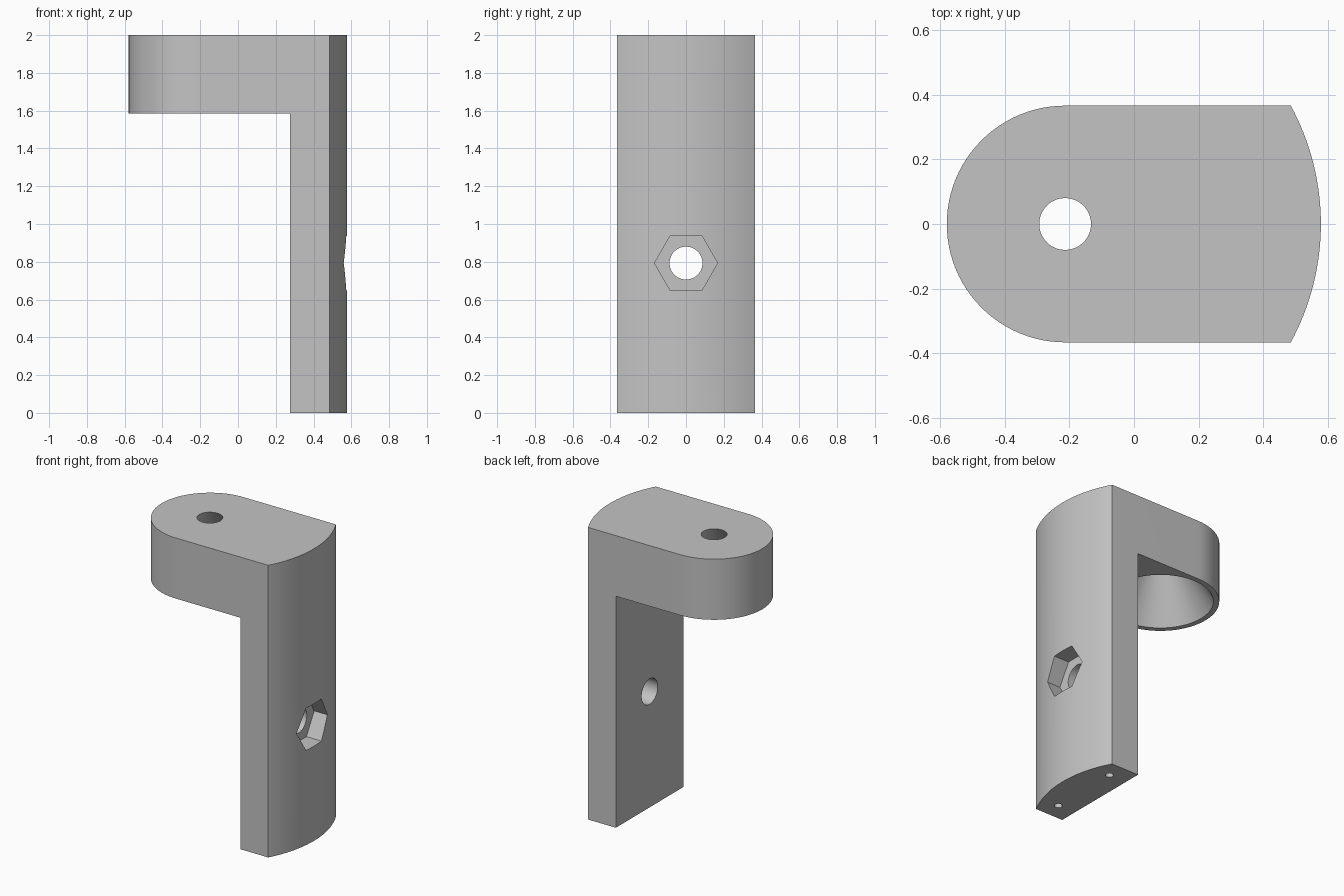
import bpy, bmesh
from math import sin, cos, asin, pi
from mathutils import Matrix

cube = bpy.data.objects.get("Cube")
if cube:
    bpy.data.objects.remove(cube, do_unlink=True)

# One plain grey material
grey = bpy.data.materials.new("plain grey")
grey.use_nodes = True
colour = (0.55, 0.55, 0.55, 1)
grey.diffuse_color = colour
grey.node_tree.nodes["Principled BSDF"].inputs["Base Color"].default_value = colour

HEIGHT, HEAD_BOTTOM, HALF_WIDTH = 2.0, 1.585, 0.366
HEAD_X, COLUMN_BACK, BOLT_Z = -0.213, 0.275, 0.793
FACE_X, FACE_R = -0.189, 0.767


def make_object(name, bm):
    bmesh.ops.recalc_face_normals(bm, faces=bm.faces[:])
    mesh = bpy.data.meshes.new(name)
    bm.to_mesh(mesh)
    bm.free()
    obj = bpy.data.objects.new(name, mesh)
    bpy.context.collection.objects.link(obj)
    return obj


def cone(name, start, length, r1, r2, sides=64, axis="Z"):
    """Cone or cylinder running from start along +x or +z."""
    bm = bmesh.new()
    turn = Matrix.Rotation(pi / 2, 4, "Y") if axis == "X" else Matrix()
    place = Matrix.Translation(start) @ turn @ Matrix.Translation((0, 0, length / 2))
    bmesh.ops.create_cone(bm, cap_ends=True, segments=sides, radius1=r1,
                          radius2=r2, depth=length, matrix=place)
    return make_object(name, bm)


def cut(target, cutter):
    mod = target.modifiers.new("cut", "BOOLEAN")
    mod.operation, mod.solver, mod.object = "DIFFERENCE", "EXACT", cutter
    bpy.ops.object.modifier_apply(modifier=mod.name)
    bpy.data.objects.remove(cutter, do_unlink=True)


# Bracket: plan outline with a round end and a gently bowed face
sweep = asin(HALF_WIDTH / FACE_R)
outline = []
for i in range(33):
    a = -sweep + 2 * sweep * i / 32
    outline.append((FACE_X + FACE_R * cos(a), FACE_R * sin(a), 0))
for i in range(49):
    a = pi / 2 + pi * i / 48
    outline.append((HEAD_X + HALF_WIDTH * cos(a), HALF_WIDTH * sin(a), 0))
bm = bmesh.new()
base = bm.faces.new([bm.verts.new(p) for p in outline])
top = bmesh.ops.extrude_face_region(bm, geom=[base])
bmesh.ops.translate(bm, vec=(0, 0, HEIGHT),
                    verts=[v for v in top["geom"] if isinstance(v, bmesh.types.BMVert)])
bracket = make_object("bracket", bm)
bracket.data.materials.append(grey)
bpy.ops.object.select_all(action="DESELECT")
bracket.select_set(True)
bpy.context.view_layer.objects.active = bracket

# Clear the space under the head
bm = bmesh.new()
bmesh.ops.create_cube(bm, size=2, matrix=Matrix.Translation(
    (COLUMN_BACK - 1, 0, HEAD_BOTTOM - 1)) @ Matrix.Diagonal((1, 1, 1, 1)))
bmesh.ops.translate(bm, verts=[v for v in bm.verts if v.co.z < 0.6], vec=(0, 0, -1))
cut(bracket, make_object("under_head_cutter", bm))

# Tapered socket through the head, wide underneath and narrow on top
slope = (0.33 - 0.08) / (HEIGHT - HEAD_BOTTOM)
over = 0.05
cut(bracket, cone("socket_cutter", (HEAD_X, 0, HEAD_BOTTOM - over),
                  HEIGHT - HEAD_BOTTOM + 2 * over,
                  0.33 + slope * over, 0.08 - slope * over))

# Bolt hole through the column with a hexagonal nut recess
cut(bracket, cone("bolt_cutter", (0.2, 0, BOLT_Z), 0.6, 0.087, 0.087, axis="X"))
cut(bracket, cone("nut_cutter", (0.46, 0, BOLT_Z), 0.3, 0.167, 0.167, 6, "X"))

# Two small pin holes in the foot
for side in (-1, 1):
    cut(bracket, cone("pin_cutter", (0.407, side * 0.247, -0.1), 0.35, 0.025, 0.025, 24))

bpy.ops.object.shade_smooth_by_angle(angle=pi / 9)
